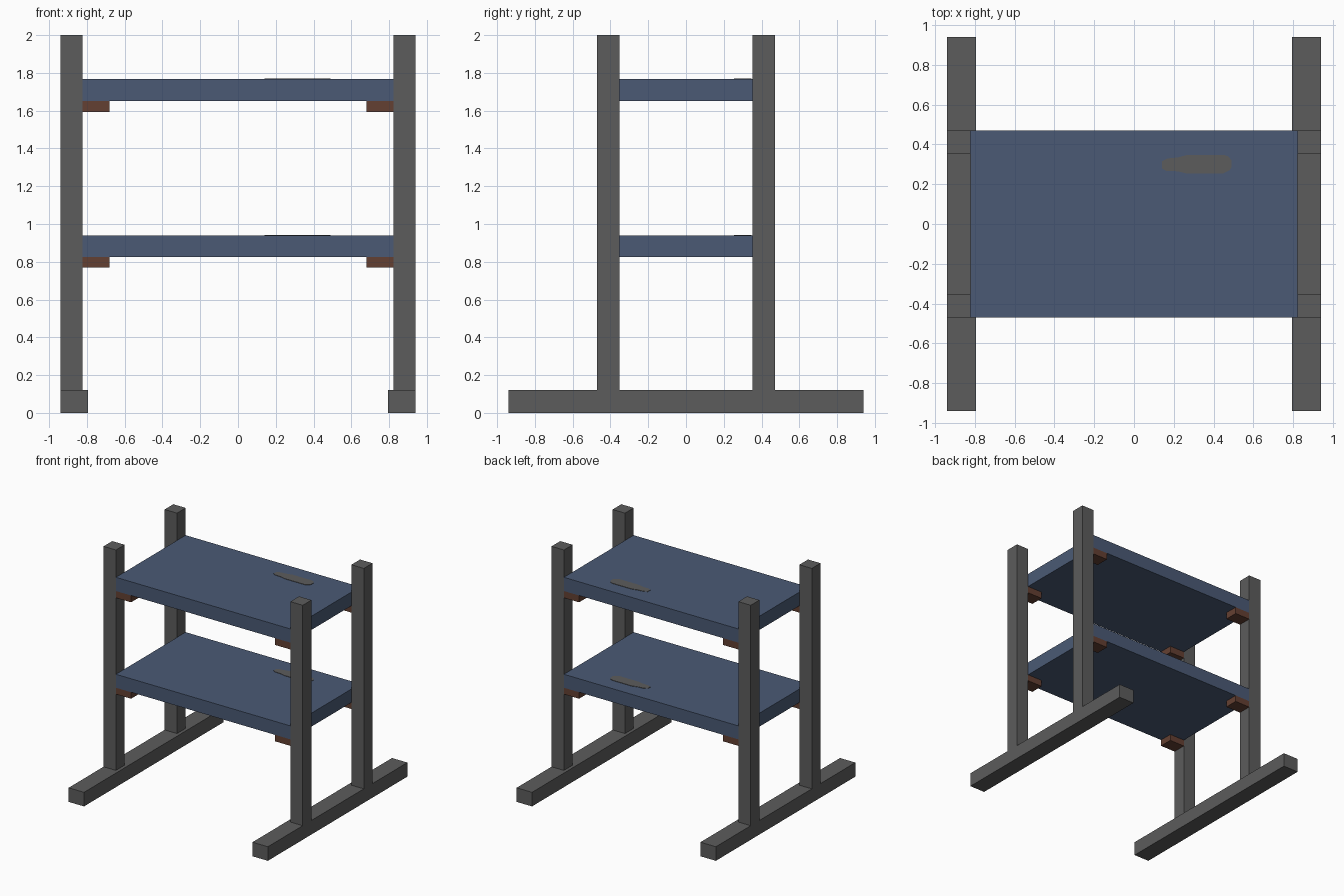
import bpy, bmesh, math

cube = bpy.data.objects.get("Cube")
if cube:
    bpy.data.objects.remove(cube, do_unlink=True)


def material(name, rgb):
    m = bpy.data.materials.new(name)
    m.use_nodes = True
    m.diffuse_color = (*rgb, 1)
    m.node_tree.nodes["Principled BSDF"].inputs["Base Color"].default_value = (*rgb, 1)
    return m


GREY = material("grey metal", (0.107, 0.107, 0.107))
BLUE = material("blue shelf", (0.069, 0.102, 0.178))
BROWN = material("brown bracket", (0.127, 0.051, 0.032))


def finish(name, bm, mat):
    bmesh.ops.recalc_face_normals(bm, faces=bm.faces)
    mesh = bpy.data.meshes.new(name)
    bm.to_mesh(mesh)
    bm.free()
    mesh.materials.append(mat)
    ob = bpy.data.objects.new(name, mesh)
    bpy.context.collection.objects.link(ob)
    return ob


def box(name, x, y, z, mat):
    """Box from (min, max) pairs along each axis."""
    bm = bmesh.new()
    bmesh.ops.create_cube(bm, size=1)
    for v in bm.verts:
        v.co = [(a + b) / 2 + c * (b - a) for (a, b), c in zip((x, y, z), v.co)]
    return finish(name, bm, mat)


def span(sign, a, b):
    return tuple(sorted((sign * a, sign * b)))


def plate(name, outline, z, thickness, mat):
    """Thin plate extruded up from a flat outline."""
    bm = bmesh.new()
    face = bm.faces.new([bm.verts.new((x, y, z)) for x, y in outline])
    ext = bmesh.ops.extrude_face_region(bm, geom=[face])
    top = [g for g in ext["geom"] if isinstance(g, bmesh.types.BMVert)]
    bmesh.ops.translate(bm, verts=top, vec=(0, 0, thickness))
    return finish(name, bm, mat)


SIDES = (("right", -1), ("left", 1))
ENDS = (("front", -1), ("back", 1))
SHELVES = (("lower", 0.825, 0.94, 0.77), ("upper", 1.65, 1.767, 1.592))

# Feet and uprights
for side, sx in SIDES:
    box(f"{side}_foot", span(sx, 0.795, 0.94), (-0.94, 0.94), (0, 0.12), GREY)
    for end, sy in ENDS:
        box(f"{end}_{side}_post", span(sx, 0.823, 0.94), span(sy, 0.353, 0.47),
            (0.12, 2), GREY)

# Shelves with corner brackets and a flat grey patch on top
PATCH = [(0.14, 0.28), (0.16, 0.268), (0.22, 0.265), (0.26, 0.255), (0.45, 0.255),
         (0.48, 0.27), (0.49, 0.285), (0.49, 0.32), (0.475, 0.34), (0.45, 0.348),
         (0.27, 0.348), (0.22, 0.335), (0.17, 0.33), (0.14, 0.315)]
for level, bottom, top, under in SHELVES:
    box(f"{level}_shelf", (-0.823, 0.823), (-0.47, 0.47), (bottom, top), BLUE)
    plate(f"{level}_shelf_patch", PATCH, top, 0.003, GREY)
    for side, sx in SIDES:
        for end, sy in ENDS:
            box(f"{level}_{end}_{side}_bracket", span(sx, 0.68, 0.823),
                span(sy, 0.353, 0.47), (under, bottom), BROWN)
